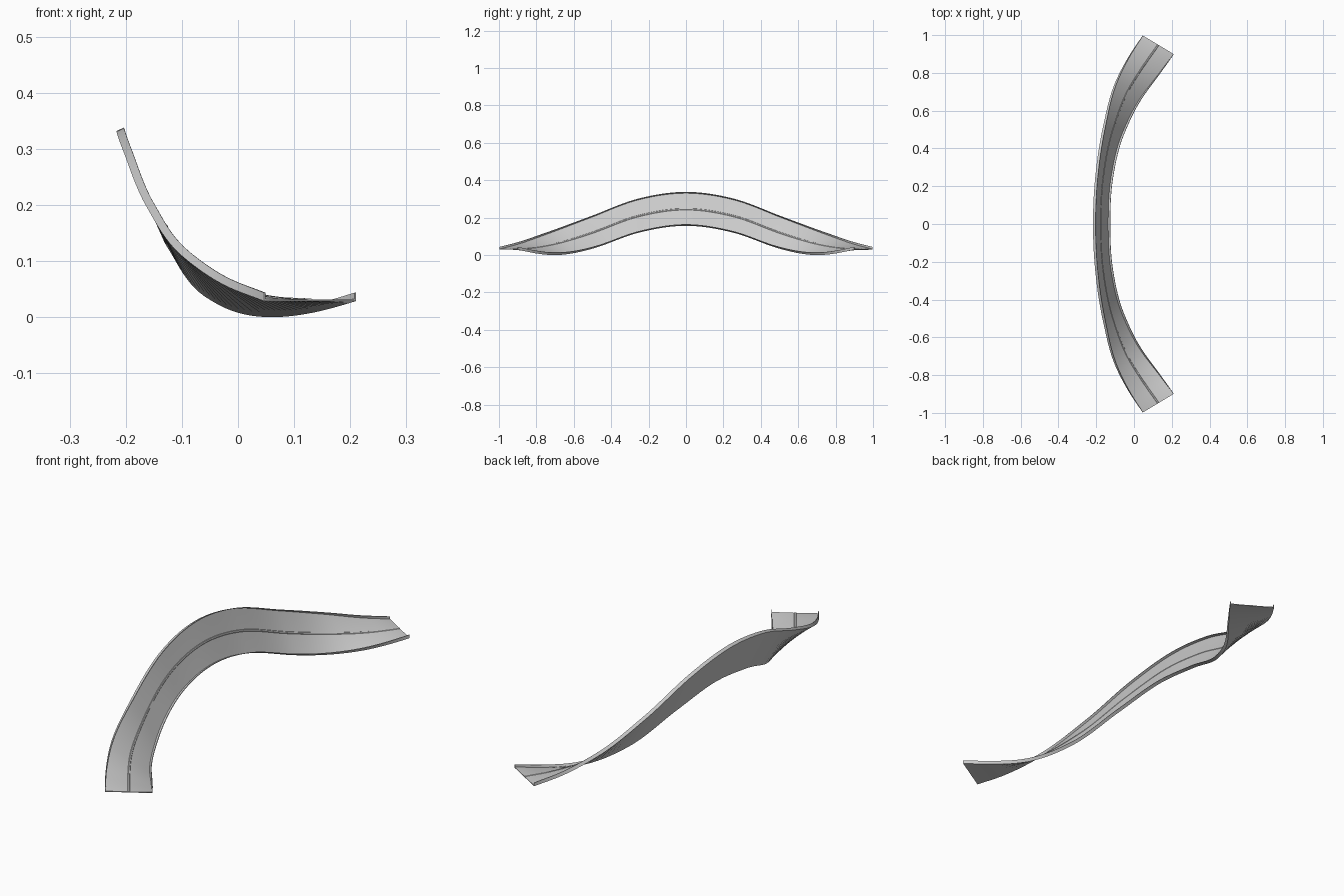
import bpy, bmesh
from math import radians, sin, cos
from mathutils import Vector

if "Cube" in bpy.data.objects:
    bpy.data.objects.remove(bpy.data.objects["Cube"])

# Keys along one half: outer edge x, y, z, heading and bank (degrees)
HALF = [(-.217, 0, .327, 0, 66), (-.204, .26, .290, 8, 65),
        (-.163, .52, .192, 17, 56), (-.095, .76, .100, 25.5, 33),
        (-.020, .90, .050, 29.5, 13.5), (.046, .998, .024, 31, 0)]
KEYS = [(x, -y, z, -h, b) for x, y, z, h, b in HALF[:0:-1]] + HALF
W = .192        # track width
STEPS = 10

# Cross-section: (distance from outer edge, height above underside)
LEFT = [(0, 0), (0, .015), (.003, .015), (.003, .004), (.048, .003),
        (.091, .003), (.093, .0045)]
PROFILE = LEFT + [(W - u, v) for u, v in reversed(LEFT)]


def slope(i):
    # Finite-difference derivative with respect to y
    a, b = KEYS[max(i - 1, 0)], KEYS[min(i + 1, len(KEYS) - 1)]
    k = KEYS[i]
    if a is k or b is k:
        return [(q - p) / (b[1] - a[1]) for p, q in zip(a, b)]
    d0, d1 = k[1] - a[1], b[1] - k[1]
    return [((c - p) / d0 * d1 + (q - c) / d1 * d0) / (d0 + d1)
            for p, c, q in zip(a, k, b)]


def stations():
    # Hermite interpolation through the keys
    for i in range(len(KEYS) - 1):
        p, q, m, n = KEYS[i], KEYS[i + 1], slope(i), slope(i + 1)
        d = q[1] - p[1]
        for s in range(STEPS + (i == len(KEYS) - 2)):
            t = s / STEPS
            yield [(2*t**3 - 3*t*t + 1) * a + (t**3 - 2*t*t + t) * d * c
                   + (3*t*t - 2*t**3) * b + (t**3 - t*t) * d * e
                   for a, b, c, e in zip(p, q, m, n)]


# Banked track swept along the curve
bm = bmesh.new()
rings = []
for x, y, z, h, b in stations():
    h, b = radians(h), radians(b)
    inward = Vector((cos(h), -sin(h), 0))
    up = Vector((0, 0, 1))
    across = inward * cos(b) - up * sin(b)
    normal = inward * sin(b) + up * cos(b)
    rings.append([bm.verts.new(Vector((x, y, z)) + across * u + normal * v)
                  for u, v in PROFILE])
n = len(PROFILE)
for r0, r1 in zip(rings, rings[1:]):
    for j in range(n):
        k = (j + 1) % n
        bm.faces.new((r0[j], r0[k], r1[k], r1[j]))
bm.faces.new(rings[0])
bm.faces.new(rings[-1])
bmesh.ops.recalc_face_normals(bm, faces=bm.faces)

# Rest the lowest point on the ground
low = min(v.co.z for v in bm.verts)
bmesh.ops.translate(bm, verts=bm.verts, vec=(0, 0, -low))

mesh = bpy.data.meshes.new("banked_track")
bm.to_mesh(mesh)
bm.free()
track = bpy.data.objects.new("banked_track", mesh)
bpy.context.collection.objects.link(track)
bpy.context.view_layer.objects.active = track
track.select_set(True)
bpy.ops.object.shade_smooth_by_angle(angle=radians(30))
